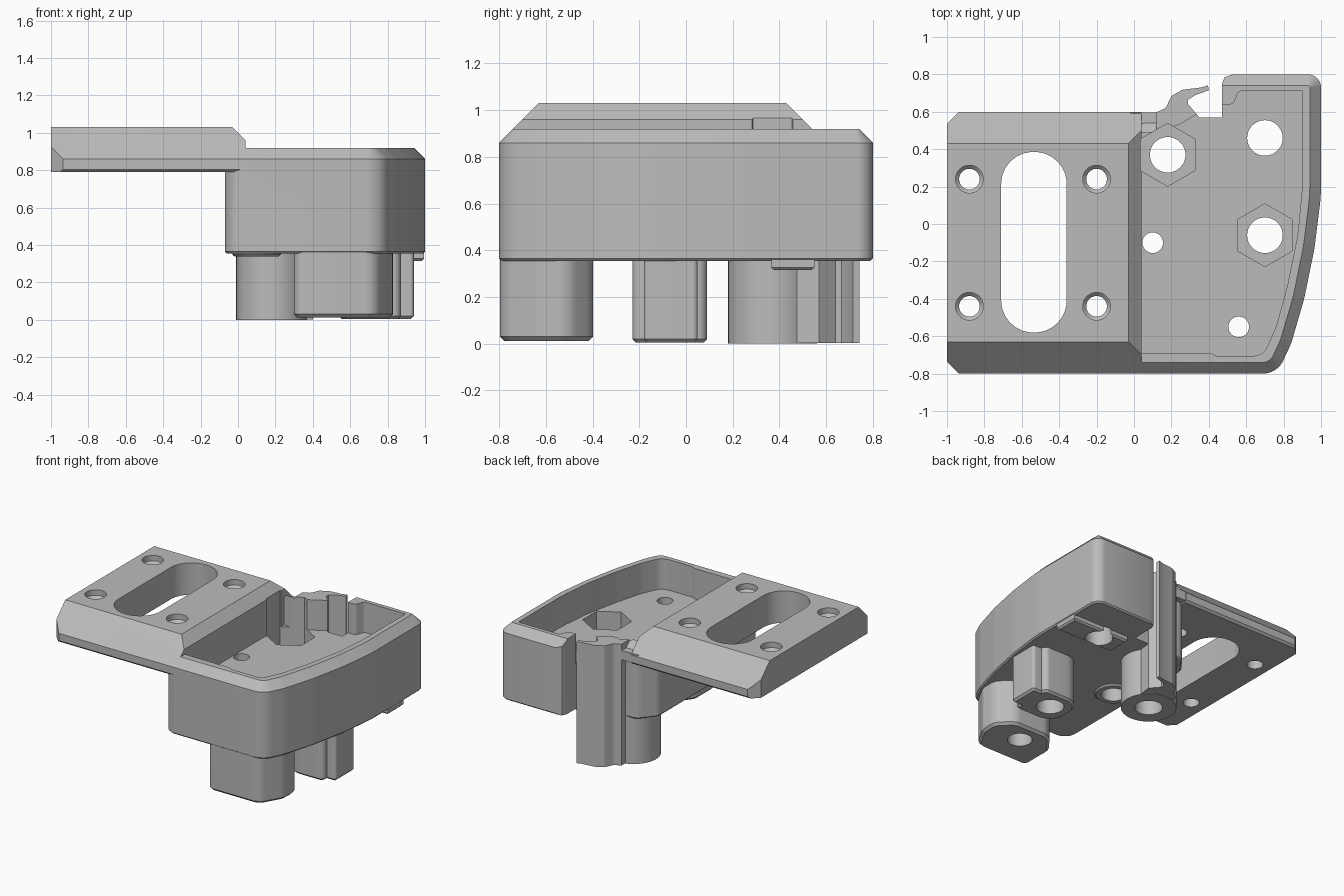
import bpy, bmesh
from math import pi, cos, sin
from mathutils import Vector

if "Cube" in bpy.data.objects:
    bpy.data.objects.remove(bpy.data.objects["Cube"])

grey = bpy.data.materials.new("plain grey")
grey.use_nodes = True
grey.diffuse_color = (0.5, 0.5, 0.5, 1)
grey.node_tree.nodes["Principled BSDF"].inputs["Base Color"].default_value = (0.5, 0.5, 0.5, 1)


def rounded(points, steps=8):
    """Counter-clockwise outline; a third value on a point is its fillet radius."""
    out, n = [], len(points)
    for i, p in enumerate(points):
        c = Vector(p[:2])
        if len(p) < 3:
            out.append(c)
            continue
        a = (Vector(points[i - 1][:2]) - c).normalized()
        b = (Vector(points[(i + 1) % n][:2]) - c).normalized()
        half = a.angle(b) / 2
        reach = p[2] * cos(half) / sin(half)
        centre = c + (a + b).normalized() * p[2] / sin(half)
        start, end = c + a * reach - centre, c + b * reach - centre
        for k in range(steps + 1):
            d = start.lerp(end, k / steps).normalized()
            out.append(centre + d * p[2])
    return out


def circle(x, y, r, n=40, turn=0):
    return [Vector((x + r * cos(turn + 2 * pi * k / n), y + r * sin(turn + 2 * pi * k / n)))
            for k in range(n)]


def inset(outline, d):
    out, n = [], len(outline)
    for i, p in enumerate(outline):
        e1 = (p - outline[i - 1]).normalized()
        e2 = (outline[(i + 1) % n] - p).normalized()
        n1, n2 = Vector((-e1.y, e1.x)), Vector((-e2.y, e2.x))
        out.append(p + (n1 + n2) * d / (1 + n1.dot(n2)))
    return out


def make_object(name, bm):
    bmesh.ops.recalc_face_normals(bm, faces=bm.faces)
    mesh = bpy.data.meshes.new(name)
    bm.to_mesh(mesh)
    bm.free()
    mesh.materials.append(grey)
    obj = bpy.data.objects.new(name, mesh)
    bpy.context.collection.objects.link(obj)
    return obj


def prism(name, outline, z0, z1, top=0, bottom=0):
    """Vertical extrusion with optional chamfers (negative flares outwards)."""
    levels = [(z0, bottom)] if bottom else []
    levels += [(z0 + abs(bottom), 0), (z1 - abs(top), 0)]
    levels += [(z1, top)] if top else []
    bm = bmesh.new()
    rings = [[bm.verts.new((p.x, p.y, z)) for p in (inset(outline, d) if d else outline)]
             for z, d in levels]
    n = len(outline)
    for low, high in zip(rings, rings[1:]):
        for i in range(n):
            j = (i + 1) % n
            bm.faces.new((low[i], low[j], high[j], high[i]))
    bm.faces.new(rings[0][::-1])
    bm.faces.new(rings[-1])
    return make_object(name, bm)


def combine(target, other, operation):
    mod = target.modifiers.new("join", "BOOLEAN")
    mod.operation, mod.solver, mod.object = operation, "EXACT", other
    bpy.context.view_layer.objects.active = target
    bpy.ops.object.modifier_apply(modifier=mod.name)
    bpy.data.objects.remove(other)


def box(x0, x1, y0, y1):
    return rounded([(x0, y0), (x1, y0), (x1, y1), (x0, y1)])


# Housing shell with chamfered rim
body = prism("bracket_housing", rounded([
    (-.07, -.8, .1), (.765, -.8, .12), (.84, -.64, .3), (.91, -.4, .6), (.965, -.13, .8),
    (1, .15, 1), (1, .8, .07), (.3, .8), (.3, .55), (.03, .55, .08), (-.07, .42, .08)]),
    .355, .92, top=.06, bottom=.01)

# Notch at the back, rounding the end of the rear wall
combine(body, prism("notch", rounded([
    (.2, .57), (.47, .57), (.47, .75), (.485, .785), (.53, .801), (.53, .9), (.2, .9)]),
    .2, 1.2), "DIFFERENCE")

# Mounting plate: cross-section drawn along x, ends trimmed by planes
bm = bmesh.new()
section = [(-.785, .79), (.585, .79), (.6, .805), (.6, .86), (.43, 1.03), (-.63, 1.03),
           (-.8, .86), (-.8, .805)]
face = bm.faces.new([bm.verts.new((-1, y, z)) for y, z in section])
grown = bmesh.ops.extrude_face_region(bm, geom=[face])["geom"]
bmesh.ops.translate(bm, vec=(1.04, 0, 0), verts=[v for v in grown if isinstance(v, bmesh.types.BMVert)])
for co, no in [((.04, 0, .96), (1, 0, 1)), ((-1, -.735, 0), (-1, -1, 0)), ((-1, .535, 0), (-1, 1, 0))]:
    cut = bmesh.ops.bisect_plane(bm, geom=bm.verts[:] + bm.edges[:] + bm.faces[:],
                                 plane_co=co, plane_no=no, clear_outer=True)
    edges = [e for e in cut["geom_cut"] if isinstance(e, bmesh.types.BMEdge)]
    bmesh.ops.holes_fill(bm, edges=edges)
combine(body, make_object("mounting_plate", bm), "UNION")

# Posts, clip column and pads
front_post = rounded([(.3, -.797, .05), (.73, -.797, .09), (.825, -.63, .1), (.83, -.5, .1),
                      (.72, -.397, .1), (.42, -.397, .12), (.3, -.55, .1)])
side_post = rounded([(.54, -.23, .13), (.87, -.23, .04), (.87, -.18), (.94, -.18, .02),
                     (.94, .05, .02), (.87, .05), (.87, .09, .04), (.54, .09, .13)])
clip = rounded([(.12, .42), (.33, .42), (.35, .57), (.29, .64), (.29, .665), (.33, .69),
                (.4, .715), (.395, .742), (.36, .73), (.26, .718, .04), (.2, .685, .03),
                (.17, .62, .03), (.12, .597)])
for part in [
    prism("front_post", front_post, .012, .45, bottom=.018),
    prism("side_post", side_post, .005, .45, bottom=.015),
    prism("rear_post", circle(.18, .37, .19), 0, .45),
    prism("clip_column", clip, .003, .918),
    prism("corner_block", box(-.02, .121, .45, .595), .8, .87),
    prism("rear_pad", box(.52, .995, .365, .55), .315, .4, bottom=.012),
    prism("small_boss", circle(.1, -.1, .13), .34, .4, bottom=.01),
]:
    combine(body, part, "UNION")

# Cavity, nut pockets, slot and holes
cutters = [
    prism("cavity", rounded([
        (.04, -.69), (.41, -.69), (.44, -.705), (.69, -.705, .08), (.76, -.55, .3), (.82, -.33, .6),
        (.875, -.06, .8), (.9, .2, 1), (.9, .71), (.56, .71, .02), (.53, .64, .02), (.36, .64),
        (.34, .59), (.24, .53), (.1, .49), (.04, .49)]), .69, 1.2),
    prism("slot", rounded([(-.71, -.58, .17), (-.36, -.58, .17), (-.36, .385, .17),
                           (-.71, .385, .17)]), .6, 1.2)]
for x, y in [(.18, .37), (.7, -.06)]:
    cutters.append(prism("nut_pocket", circle(x, y, .168, 6, pi / 2), .5, 1.2))
for x, y in [(.18, .37), (.7, -.06), (.7, .46)]:
    cutters.append(prism("bolt_hole", circle(x, y, .095), -.1, .8))
for x, y in [(.1, -.1), (.56, -.55)]:
    cutters.append(prism("screw_hole", circle(x, y, .055), -.1, .8))
    cutters.append(prism("counterbore", circle(x, y, .085), -.1, .5))
for x in (-.88, -.2):
    for y in (-.44, .24):
        cutters.append(prism("plate_hole", circle(x, y, .055), .6, 1.2))
        cutters.append(prism("countersink", circle(x, y, .074), .97, 1.2, bottom=.019))
for cutter in cutters:
    combine(body, cutter, "DIFFERENCE")

# Smooth rounded walls, sharp edges kept
body.select_set(True)
bpy.context.view_layer.objects.active = body
bpy.ops.object.shade_smooth_by_angle(angle=pi / 7)
